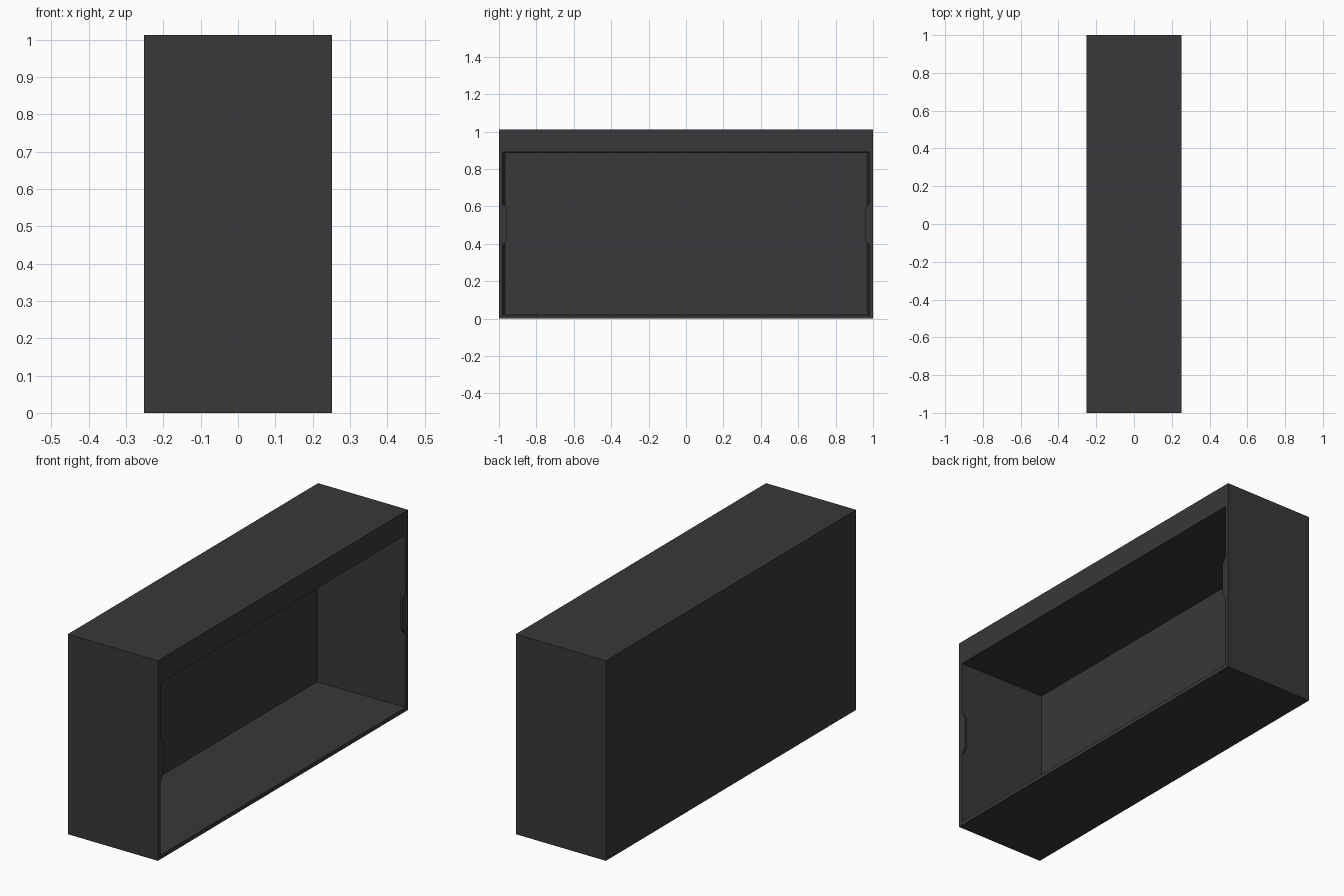
import bpy, bmesh

if "Cube" in bpy.data.objects:
    bpy.data.objects.remove(bpy.data.objects["Cube"])

# Single charcoal colour
mat = bpy.data.materials.new("charcoal")
mat.diffuse_color = (0.04, 0.04, 0.04, 1)
mat.use_nodes = True
mat.node_tree.nodes["Principled BSDF"].inputs["Base Color"].default_value = mat.diffuse_color


def make_object(name, bm):
    bmesh.ops.recalc_face_normals(bm, faces=bm.faces)
    me = bpy.data.meshes.new(name)
    bm.to_mesh(me)
    bm.free()
    me.materials.append(mat)
    ob = bpy.data.objects.new(name, me)
    bpy.context.collection.objects.link(ob)
    return ob


def rect(bm, x, hy, z0, z1):
    return [bm.verts.new((x, y, z)) for y, z in
            ((-hy, z0), (hy, z0), (hy, z1), (-hy, z1))]


def bridge(bm, a, b):
    n = len(a)
    for i in range(n):
        j = (i + 1) % n
        bm.faces.new((a[i], a[j], b[j], b[i]))


# Hollow case: outer shell, front rim, slightly tapered cavity
bm = bmesh.new()
back = rect(bm, -0.252, 1.0, 0.0, 1.012)
front = rect(bm, 0.252, 1.0, 0.0, 1.012)
mouth = rect(bm, 0.252, 0.98, 0.02, 0.892)
inner = rect(bm, -0.233, 0.964, 0.026, 0.886)
bm.faces.new(back)
for a, b in ((back, front), (front, mouth), (mouth, inner)):
    bridge(bm, a, b)
bm.faces.new(inner)
make_object("case", bm)

# Small chamfered retaining tabs on both side rims
for side, label in ((-1, "left"), (1, "right")):
    bm = bmesh.new()
    profile = ((0.981, 0.395), (0.957, 0.42), (0.957, 0.59), (0.981, 0.615))
    a = [bm.verts.new((0.252, side * y, z)) for y, z in profile]
    b = [bm.verts.new((0.240, side * y, z)) for y, z in profile]
    bm.faces.new(a)
    bm.faces.new(b)
    bridge(bm, a, b)
    make_object(label + "_tab", bm)
